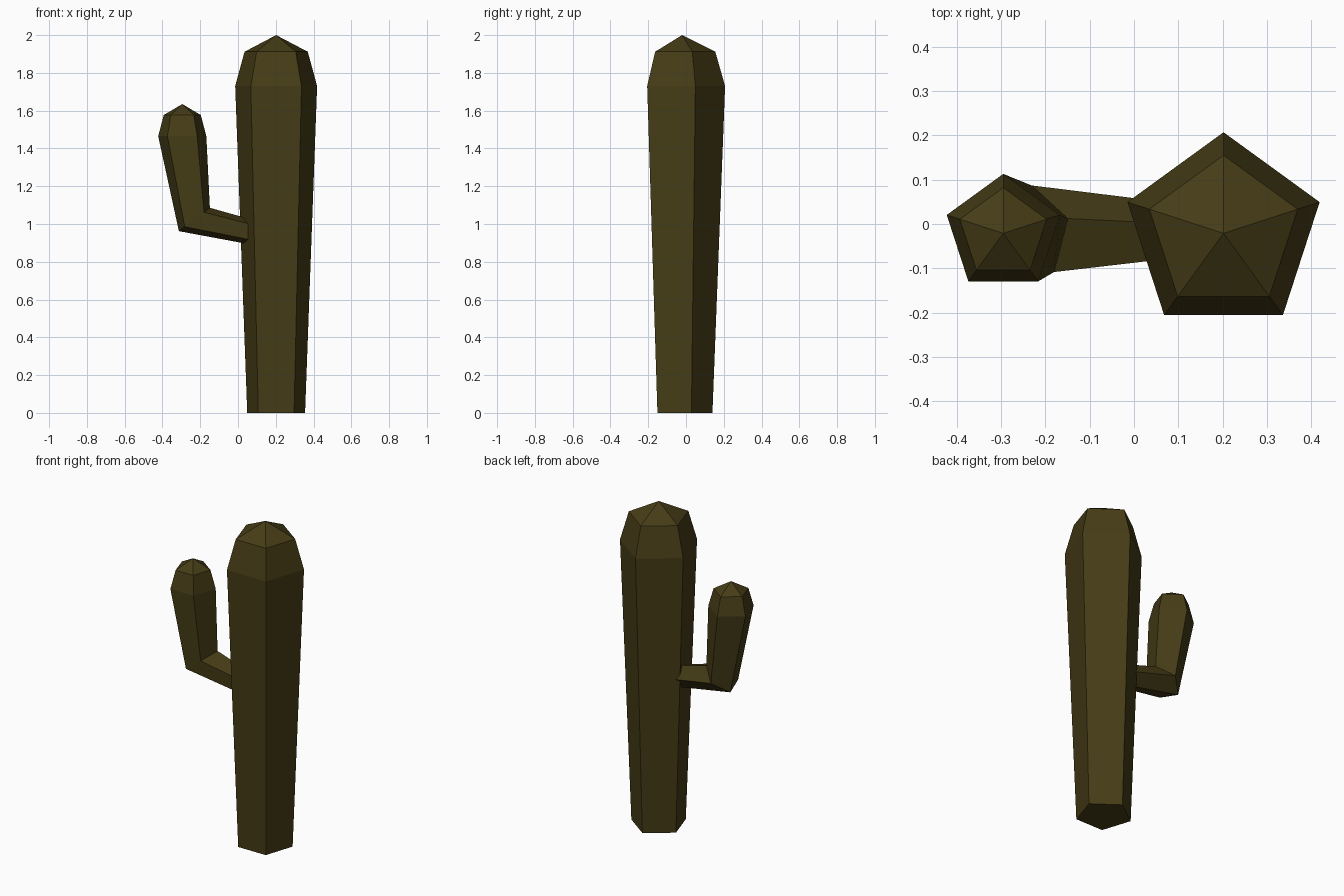
import bpy, bmesh, math
from mathutils import Vector

if "Cube" in bpy.data.objects:
    bpy.data.objects.remove(bpy.data.objects["Cube"])

SIDES = 5
Y = -0.021

mat = bpy.data.materials.new("dark_olive")
mat.diffuse_color = (0.06, 0.045, 0.008, 1)
mat.use_nodes = True
mat.node_tree.nodes["Principled BSDF"].inputs["Base Color"].default_value = mat.diffuse_color


def stem(name, sections, tip):
    """Five-sided tube through (x, z, radius, tilt in degrees), closed by a pointed tip."""
    bm = bmesh.new()
    rings = []
    for x, z, r, tilt in sections:
        t = math.radians(tilt)
        u = Vector((math.cos(t), 0, math.sin(t)))
        ring = []
        for i in range(SIDES):
            a = math.pi / 2 + i * math.tau / SIDES
            ring.append(bm.verts.new(Vector((x, Y, z)) + r * (math.cos(a) * u + math.sin(a) * Vector((0, 1, 0)))))
        rings.append(ring)
    bm.faces.new(rings[0][::-1])
    for low, high in zip(rings, rings[1:]):
        for i in range(SIDES):
            j = (i + 1) % SIDES
            bm.faces.new((low[i], low[j], high[j], high[i]))
    top = bm.verts.new((tip[0], Y, tip[1]))
    for i in range(SIDES):
        bm.faces.new((rings[-1][i], rings[-1][(i + 1) % SIDES], top))
    bmesh.ops.recalc_face_normals(bm, faces=bm.faces)
    mesh = bpy.data.meshes.new(name)
    bm.to_mesh(mesh)
    bm.free()
    mesh.materials.append(mat)
    obj = bpy.data.objects.new(name, mesh)
    bpy.context.collection.objects.link(obj)
    return obj


# Main trunk, widening upwards to a faceted dome
stem("trunk", [(0.202, 0, 0.161, 0), (0.202, 1.73, 0.228, 0), (0.202, 1.912, 0.176, 0)], (0.202, 2.0))

# Side arm: root inside the trunk, tilted elbow, then the upright
stem("arm", [(0.1, 0.95, 0.067, 82), (-0.231, 1.024, 0.108, 37),
             (-0.295, 1.465, 0.134, 0), (-0.295, 1.577, 0.103, 0)], (-0.295, 1.635))
